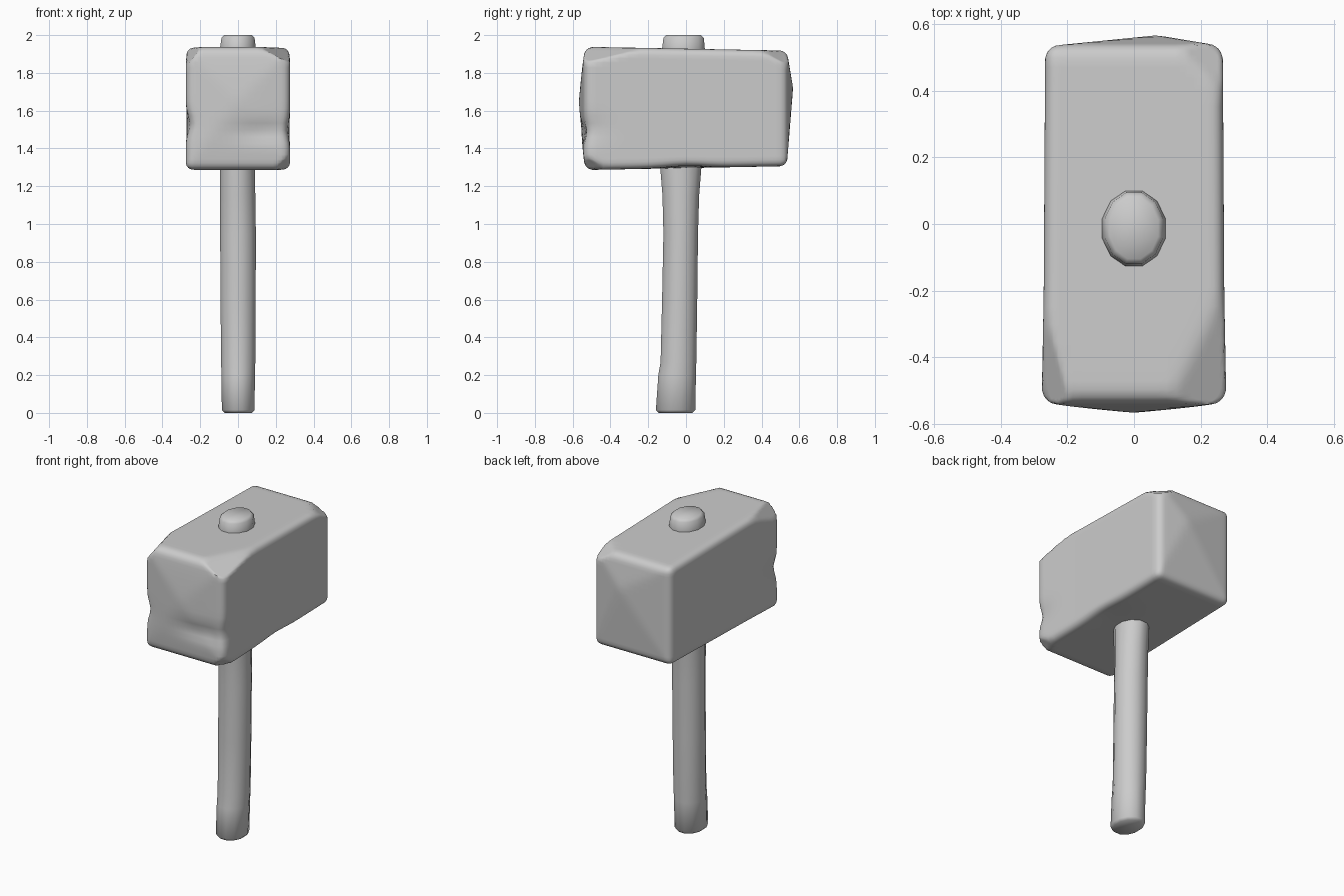
import bpy, bmesh, math
from mathutils import Vector

if "Cube" in bpy.data.objects:
    bpy.data.objects.remove(bpy.data.objects["Cube"])


def finish(bm, name, angle):
    bmesh.ops.recalc_face_normals(bm, faces=bm.faces)
    mesh = bpy.data.meshes.new(name)
    bm.to_mesh(mesh)
    bm.free()
    obj = bpy.data.objects.new(name, mesh)
    bpy.context.collection.objects.link(obj)
    bpy.ops.object.select_all(action='DESELECT')
    obj.select_set(True)
    bpy.context.view_layer.objects.active = obj
    bpy.ops.object.shade_smooth_by_angle(angle=math.radians(angle))
    return obj


def tent(x, z, cx, cz):
    # pyramid-like falloff from a peak on an end face to its rim
    dx = abs(x - cx) / (0.28 + (cx if x < cx else -cx))
    dz = abs(z - cz) / ((1.93 - cz) if z > cz else (cz - 1.29))
    return max(0.0, 1 - max(dx, dz))


def blob(p, centre, size):
    return math.exp(-sum(((a - b) / s) ** 2 for a, b, s in zip(p, centre, size)))


# Head: rounded block, then tapered, bulged, dented and chipped
half = Vector((0.27, 0.532, 0.316))
radius = 0.04
bm = bmesh.new()
bmesh.ops.create_cube(bm, size=2)
bmesh.ops.subdivide_edges(bm, edges=bm.edges, cuts=25, use_grid_fill=True)

# Each chip is a plane through three points; whatever lies outside is flattened
chips = []
for pts in (
    ((-0.28, -0.20, 1.93), (-0.19, -0.55, 1.935), (-0.28, -0.55, 1.82)),
    ((0.275, -0.22, 1.925), (0.10, -0.55, 1.935), (0.275, -0.55, 1.85)),
    ((0.28, -0.40, 1.29), (0.18, -0.55, 1.29), (0.28, -0.55, 1.38)),
    ((0.27, 0.40, 1.91), (0.12, 0.55, 1.91), (0.27, 0.53, 1.84)),
):
    a, b, c = map(Vector, pts)
    n = (b - a).cross(c - a).normalized()
    if n.dot(a - Vector((0, 0, 1.61))) < 0:
        n = -n
    chips.append((a, n))

for v in bm.verts:
    p = Vector([math.sin(u * math.pi / 2) * h for u, h in zip(v.co, half)])
    core = Vector([max(-h + radius, min(h - radius, u)) for u, h in zip(p, half)])
    d = p - core
    p = core + d.normalized() * radius
    y = p.y / half.y
    # wider and taller toward the front
    p.x *= 1 - 0.012 * y + 0.025 * max(0, -y - 0.4)
    p.z *= 1 - 0.032 * y
    p.z += 1.612
    # faceted bulges on both end faces
    if y > 0.9:
        p.y += 0.035 * tent(p.x, p.z, 0.07, 1.72)
    elif y < -0.9:
        p.y -= 0.035 * tent(p.x, p.z, 0.0, 1.65) ** 0.7
        p.y += 0.022 * blob(p, (0.14, -0.55, 1.49), (0.16, 0.2, 0.05))
    # worn dents along the front edges
    p.x += 0.025 * blob(p, (-0.28, -0.54, 1.53), (0.08, 0.12, 0.06))
    p.x -= 0.018 * blob(p, (0.28, -0.54, 1.50), (0.08, 0.10, 0.06))
    p.z += 0.012 * blob(p, (0.24, 0.0, 1.29), (0.12, 0.13, 0.08))
    for a, n in chips:
        over = (p - a).dot(n)
        if over > 0:
            p -= n * over
    v.co = p
finish(bm, "hammer_head", 50)

# Handle: lofted oval rings, kicked forward at the butt
# (z, y front, y back, x left, x right)
rings = [
    (0.00, -0.145, 0.035, -0.07, 0.075),
    (0.015, -0.16, 0.05, -0.086, 0.088),
    (0.20, -0.147, 0.053, -0.088, 0.09),
    (0.27, -0.135, 0.055, -0.09, 0.092),
    (0.60, -0.127, 0.06, -0.093, 0.094),
    (0.95, -0.12, 0.064, -0.095, 0.095),
    (1.15, -0.125, 0.07, -0.095, 0.092),
    (1.30, -0.137, 0.082, -0.095, 0.09),
    (1.93, -0.127, 0.10, -0.096, 0.095),
    (1.985, -0.12, 0.095, -0.088, 0.088),
    (2.00, -0.105, 0.08, -0.073, 0.073),
]
sides = 12
bm = bmesh.new()
loops = []
for z, y0, y1, x0, x1 in rings:
    loop = []
    for i in range(sides):
        t = 2 * math.pi * (i + 0.5) / sides
        loop.append(bm.verts.new(((x0 + x1) / 2 + (x1 - x0) / 2 * math.cos(t) * 1.03,
                                  (y0 + y1) / 2 + (y1 - y0) / 2 * math.sin(t) * 1.03, z)))
    loops.append(loop)
for low, high in zip(loops, loops[1:]):
    for i in range(sides):
        j = (i + 1) % sides
        bm.faces.new((low[i], low[j], high[j], high[i]))
bm.faces.new(loops[0][::-1])
bm.faces.new(loops[-1])
finish(bm, "handle", 60)
